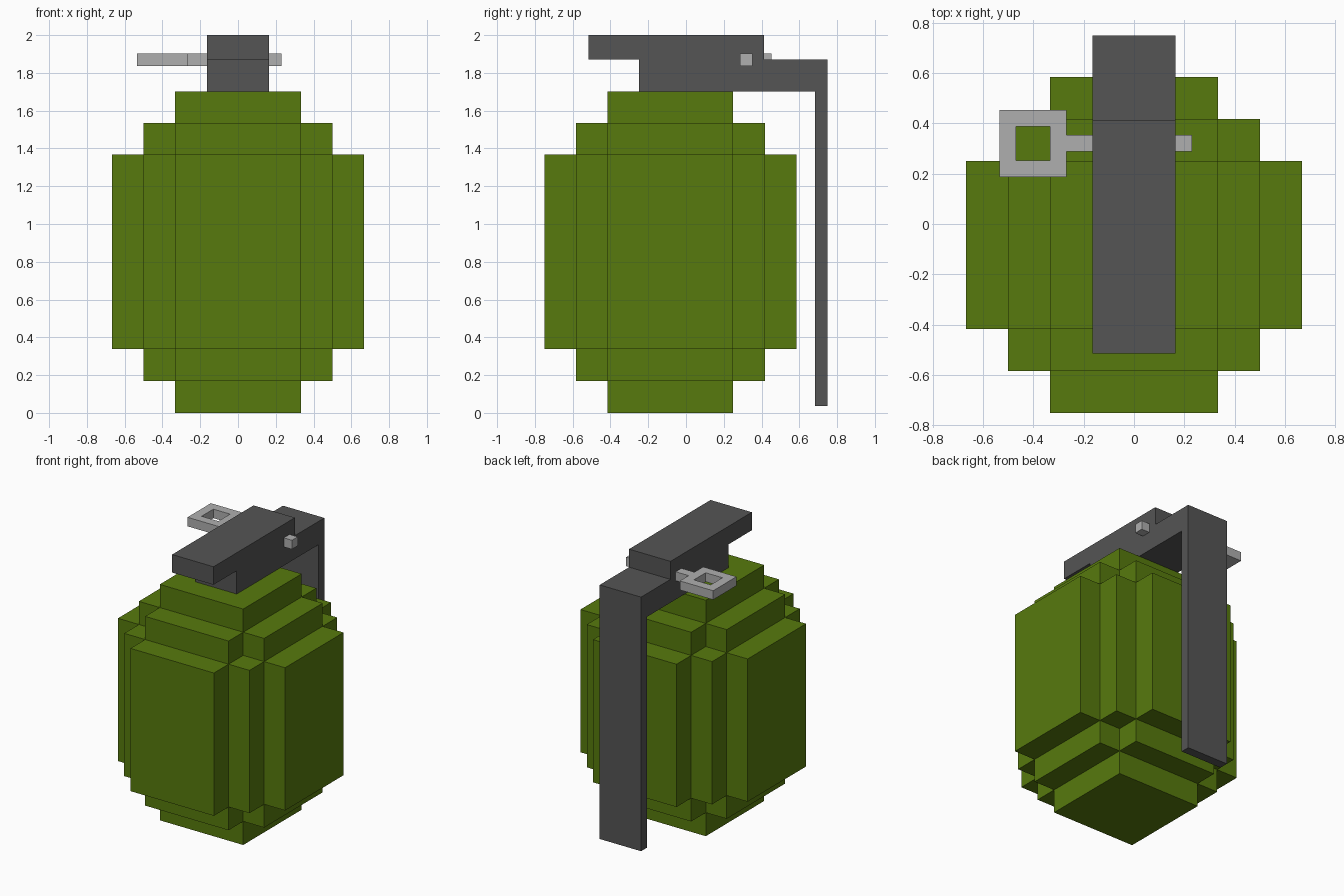
import bpy, bmesh
from mathutils import Vector

if "Cube" in bpy.data.objects:
    bpy.data.objects.remove(bpy.data.objects["Cube"])


def material(name, rgb):
    mat = bpy.data.materials.new(name)
    mat.diffuse_color = (*rgb, 1)
    mat.use_nodes = True
    mat.node_tree.nodes["Principled BSDF"].inputs["Base Color"].default_value = mat.diffuse_color
    return mat


def finish(name, bm, mat):
    bmesh.ops.remove_doubles(bm, verts=bm.verts, dist=1e-4)
    bmesh.ops.recalc_face_normals(bm, faces=bm.faces)
    mesh = bpy.data.meshes.new(name)
    bm.to_mesh(mesh)
    bm.free()
    mesh.materials.append(mat)
    obj = bpy.data.objects.new(name, mesh)
    bpy.context.collection.objects.link(obj)
    return obj


def grid_solid(name, axes, filled, mat):
    """Outer skin of the filled cells of an uneven 3D grid."""
    bm = bmesh.new()
    n = [len(a) - 1 for a in axes]
    inside = lambda c: all(0 <= c[i] < n[i] for i in range(3)) and filled(*c)
    for i in range(n[0]):
        for j in range(n[1]):
            for k in range(n[2]):
                cell = (i, j, k)
                if not inside(cell):
                    continue
                for a in range(3):
                    for side in (0, 1):
                        near = list(cell)
                        near[a] += 2 * side - 1
                        if inside(near):
                            continue
                        b, c = (a + 1) % 3, (a + 2) % 3
                        quad = []
                        for db, dc in ((0, 0), (1, 0), (1, 1), (0, 1)):
                            p = Vector()
                            p[a] = axes[a][cell[a] + side]
                            p[b] = axes[b][cell[b] + db]
                            p[c] = axes[c][cell[c] + dc]
                            quad.append(bm.verts.new(p))
                        bm.faces.new(quad)
    return finish(name, bm, mat)


def extrude_x(name, profile, half, mat):
    """Side profile (y, z) extruded across x."""
    bm = bmesh.new()
    face = bm.faces.new([bm.verts.new((-half, y, z)) for y, z in profile])
    ext = bmesh.ops.extrude_face_region(bm, geom=[face])
    bmesh.ops.translate(bm, vec=(2 * half, 0, 0),
                        verts=[v for v in ext["geom"] if isinstance(v, bmesh.types.BMVert)])
    return finish(name, bm, mat)


green = material("green", (0.095, 0.195, 0.004))
dark = material("dark_metal", (0.09, 0.09, 0.09))
light = material("light_metal", (0.43, 0.43, 0.43))

# Stepped body: each cell's distance from the core, summed over the axes, is at most two
steps = [-0.667, -0.5, -0.333, 0.333, 0.5, 0.667]
grid_solid("body",
           (steps, [s - 0.083 for s in steps], [0, 0.17, 0.338, 1.368, 1.535, 1.702]),
           lambda i, j, k: abs(i - 2) + abs(j - 2) + abs(k - 2) <= 2, green)

# Cap and lever in one side profile
extrude_x("lever", [(-0.515, 1.87), (-0.515, 2.0), (0.413, 2.0), (0.413, 1.87),
                    (0.748, 1.87), (0.748, 0.037), (0.682, 0.037), (0.682, 1.702),
                    (-0.25, 1.702), (-0.25, 1.87)], 0.165, dark)

# Pull pin: square ring with a bar running through the cap
grid_solid("pull_pin",
           ([-0.534, -0.468, -0.334, -0.268, 0.23],
            [0.187, 0.253, 0.287, 0.353, 0.387, 0.453], [1.837, 1.902]),
           lambda i, j, k: j == 2 if i == 3 else not (i == 1 and 1 <= j <= 3), light)
